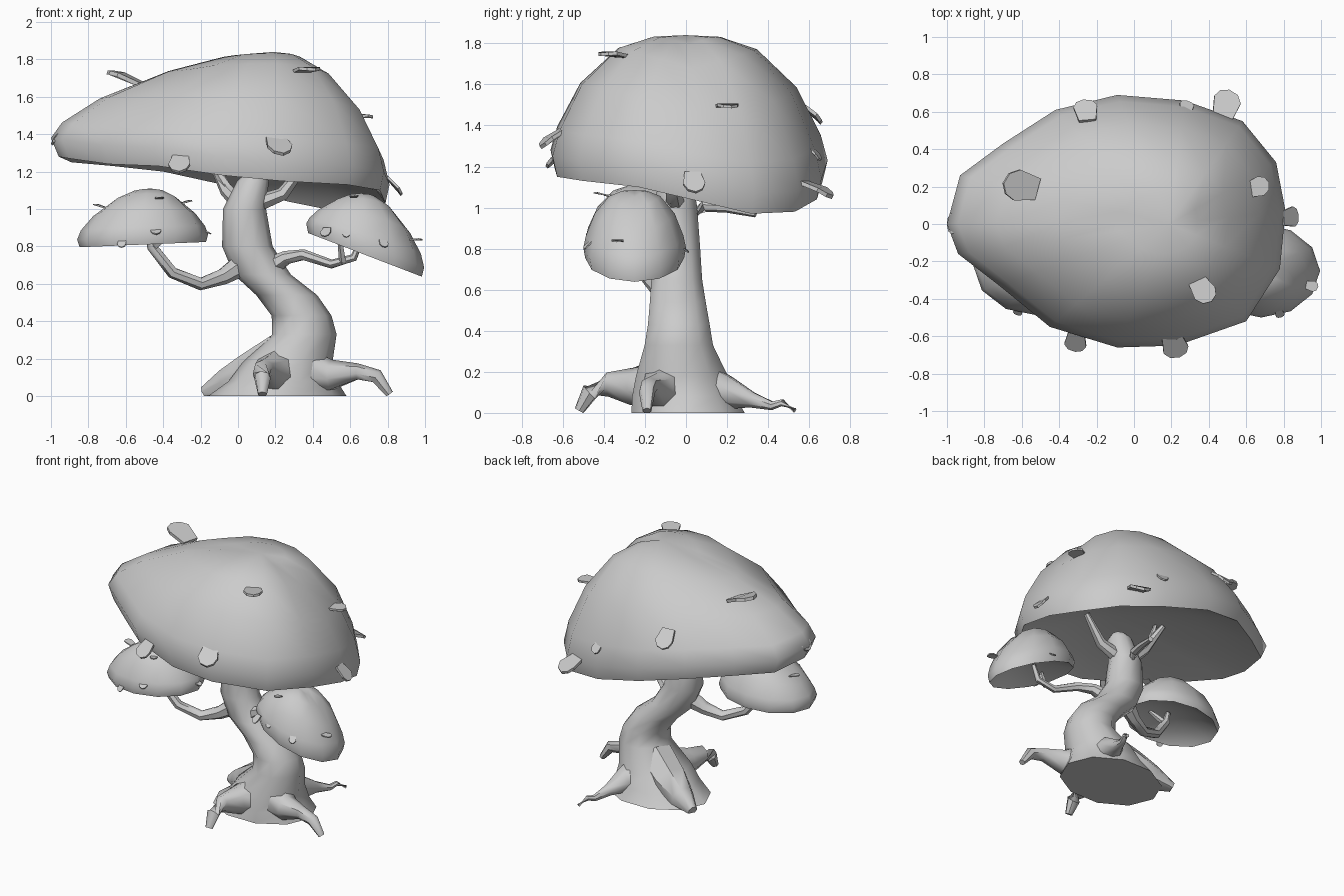
import bpy, bmesh
from math import sin, cos, pi, radians
from mathutils import Vector, Matrix

cube = bpy.data.objects.get("Cube")
if cube:
    bpy.data.objects.remove(cube)

clay = bpy.data.materials.new("clay_grey")
clay.use_nodes = True
clay.diffuse_color = (0.6, 0.6, 0.6, 1)
clay.node_tree.nodes["Principled BSDF"].inputs["Base Color"].default_value = (0.6, 0.6, 0.6, 1)


def finish(name, bm, angle=50):
    bmesh.ops.recalc_face_normals(bm, faces=bm.faces)
    mesh = bpy.data.meshes.new(name)
    bm.to_mesh(mesh)
    bm.free()
    mesh.materials.append(clay)
    ob = bpy.data.objects.new(name, mesh)
    bpy.context.collection.objects.link(ob)
    bpy.ops.object.select_all(action='DESELECT')
    ob.select_set(True)
    bpy.context.view_layer.objects.active = ob
    bpy.ops.object.shade_smooth_by_angle(angle=radians(angle))


def bridge(bm, a, b):
    n = len(a)
    for i in range(n):
        bm.faces.new((a[i], a[(i + 1) % n], b[(i + 1) % n], b[i]))


def fan(bm, ring, tip):
    for i in range(len(ring)):
        bm.faces.new((ring[i], ring[(i + 1) % len(ring)], tip))


# Tapered limb through points (x, y, z, radius, optional second radius)
def limb(name, path, sides=7, level=False):
    bm = bmesh.new()
    pts = [Vector(p[:3]) for p in path]
    rings = []
    for i, p in enumerate(pts):
        t = pts[min(i + 1, len(pts) - 1)] - pts[max(i - 1, 0)]
        if level:
            t = Vector((0, 0, 1))
        t.normalize()
        u = t.cross(Vector((0, 1, 0)) if abs(t.y) < 0.8 else Vector((1, 0, 0))).normalized()
        v = t.cross(u)
        turn = [2 * pi * k / sides for k in range(sides)]
        rings.append([bm.verts.new(p + path[i][3] * cos(a) * u + path[i][-1] * sin(a) * v) for a in turn])
    for a, b in zip(rings, rings[1:]):
        bridge(bm, a, b)
    bm.faces.new(rings[0])
    bm.faces.new(rings[-1])
    for v in bm.verts:
        v.co.z = max(v.co.z, 0)
    finish(name, bm)


# Dome with a shallow hollow underside: outline points hold (x, y, rim height)
def canopy(name, outline, peak, lip, ceiling):
    bm = bmesh.new()
    top = Vector(peak)

    def ring(f, height):
        out = []
        for x, y, z in outline:
            d = Vector((x - top.x, y - top.y))
            out.append(bm.verts.new((top.x + d.x * f, top.y + d.y * f, height(f, z, abs(d.normalized().y)))))
        return out

    def dome(f, z, side):
        return z + lip + (top.z - z - lip) * (1 - f ** (1.45 + 1.5 * side)) ** (0.65 + 0.15 * side)

    def hollow(f, z, side):
        return z + (ceiling - z) * (1 - f ** 2.2)

    rim = ring(0.965, lambda f, z, side: z)
    outer = [rim] + [ring(f, dome) for f in (1, 0.95, 0.78, 0.5, 0.24)]
    inner = [rim] + [ring(f, hollow) for f in (0.88, 0.65, 0.35)]
    for rings, height in ((outer, top.z), (inner, ceiling)):
        for a, b in zip(rings, rings[1:]):
            bridge(bm, a, b)
        fan(bm, rings[-1], bm.verts.new((top.x, top.y, height)))
    finish(name, bm, 60)


# Thin rounded bract pointing outward at a heading, drooping by pitch
def bract(name, loc, heading, pitch, size):
    bm = bmesh.new()
    shape = [(-0.55, -0.4), (0.2, -0.5), (0.5, -0.3), (0.6, 0.05), (0.45, 0.35), (0.15, 0.48), (-0.55, 0.3)]
    low = [bm.verts.new((x * size, y * size, -0.06 * size - 0.25 * size * x * x)) for x, y in shape]
    high = [bm.verts.new(v.co + Vector((0, 0, 0.13 * size))) for v in low]
    bridge(bm, low, high)
    bm.faces.new(low)
    bm.faces.new(high)
    bm.transform(Matrix.Translation(loc) @ Matrix.Rotation(radians(heading), 4, 'Z')
                 @ Matrix.Rotation(radians(pitch), 4, 'Y'))
    finish(name, bm, 30)


def oval(cx, cy, rx, ry, z, slope, n=12):
    return [(cx + rx * cos(2 * pi * k / n), cy + ry * sin(2 * pi * k / n),
             z + slope * rx * cos(2 * pi * k / n)) for k in range(n)]


# Canopies
main_outline = [
    (-1, 0, 1.28), (-.93, .26, 1.25), (-.7, .43, 1.23), (-.42, .61, 1.2),
    (-.09, .69, 1.13), (.27, .66, 1.04), (.58, .55, .98), (.76, .33, .97),
    (.81, .07, 1.03), (.78, -.24, 1.1), (.6, -.52, 1.13), (.23, -.65, 1.15),
    (-.09, -.66, 1.18), (-.45, -.55, 1.23), (-.72, -.33, 1.24), (-.94, -.16, 1.27)]
canopy("main_canopy", main_outline, (.19, 0, 1.84), .1, 1.28)
canopy("left_canopy", oval(.68, -.25, .315, .25, .755, -.37), (.66, -.25, 1.085), .05, .85)
canopy("right_canopy", oval(-.51, -.22, .35, .27, .81, .04), (-.47, -.22, 1.11), .04, .89)

# Trunk and roots
limb("trunk", [(.21, .01, 0, .37, .29), (.24, -.01, .08, .29, .265), (.265, -.02, .18, .24, .235),
               (.355, -.035, .33, .172, .175), (.34, -.035, .43, .16, .158), (.26, -.04, .54, .163, .143),
               (.13, -.045, .65, .152, .13), (.05, -.045, .8, .135, .12), (.035, -.05, 1, .115, .11),
               (.08, -.05, 1.15, .085), (.09, -.05, 1.19, .05)], 10, True)
limb("front_root", [(.24, -.08, .13, .15), (.17, -.26, .125, .095), (.14, -.38, .135, .062),
                    (.13, -.47, .1, .045), (.13, -.52, .01, .025)])
limb("left_root", [(.33, -.08, .13, .15), (.5, -.14, .11, .085), (.64, -.18, .13, .045),
                   (.74, -.19, .105, .04), (.81, -.19, .01, .022)])
limb("back_root", [(.3, .04, .13, .15), (.37, .2, .1, .085), (.41, .32, .065, .04),
                   (.45, .42, .035, .022), (.47, .47, .05, .018), (.5, .53, .012, .012)])
limb("right_root", [(.25, 0, .22, .14), (.08, .07, .12, .13), (-.06, .13, .07, .085), (-.18, .18, .02, .035)])

# Branches
limb("right_branch", [(.03, -.06, .71, .065), (-.08, -.1, .64, .045), (-.2, -.14, .6, .035),
                      (-.35, -.19, .66, .032), (-.46, -.22, .8, .028), (-.48, -.22, .88, .016)])
limb("left_branch", [(.16, -.07, .68, .06), (.26, -.11, .74, .038), (.35, -.17, .755, .03),
                     (.5, -.23, .705, .025), (.62, -.25, .74, .022), (.66, -.25, .84, .014)])
limb("back_branch", [(.05, 0, .94, .035), (.07, .09, 1.01, .032), (.1, .2, 1, .025), (.14, .34, .97, .018)])
limb("right_fork", [(.04, -.04, 1.0, .05), (-.06, .04, 1.1, .038), (-.15, .12, 1.27, .018)])
limb("right_fork_twig", [(-.04, .03, 1.09, .03), (-.1, .05, 1.18, .022), (-.11, .09, 1.28, .012)], 5)
limb("left_fork", [(.08, -.05, 1.02, .05), (.24, -.06, 1.08, .038), (.37, -.05, 1.25, .02)])
limb("right_twig", [(-.46, -.22, .79, .022), (-.4, -.25, .84, .018), (-.37, -.28, .88, .01)], 5)
limb("left_twig", [(.56, -.25, .72, .02), (.55, -.29, .8, .016), (.54, -.31, .85, .01)], 5)

# Bracts on the canopies: position, heading, pitch, size
for spec in [((-.6, .2, 1.71), 165, -20, .17), ((.37, -.35, 1.75), -60, -5, .13),
             ((.66, .2, 1.5), 15, 0, .11), ((.22, -.65, 1.35), -75, 35, .14),
             ((-.31, -.63, 1.25), -100, 40, .12), ((-.26, .61, 1.47), 95, 42, .13),
             ((.28, .63, 1.27), 75, 50, .08), ((.49, .64, 1.1), 70, 25, .15),
             ((.84, .04, 1.13), 5, 50, .11), ((-.96, 0, 1.4), 180, 50, .11)]:
    bract("main_bract", *spec)
for spec in [((-.42, -.37, 1.06), -70, -5, .05), ((-.44, -.46, .89), -85, 35, .06),
             ((-.62, -.47, .82), -105, 50, .05), ((-.74, -.2, 1.02), 170, -15, .06),
             ((-.28, -.2, 1.04), 10, -15, .06), ((-.17, -.22, .88), 0, 20, .05)]:
    bract("right_bract", *spec)
for spec in [((.47, -.46, .88), -110, 40, .06), ((.58, -.47, .87), -95, 50, .04),
             ((.78, -.48, .82), -70, 45, .05), ((.95, -.33, .84), -15, 0, .06),
             ((.96, -.24, .68), 0, 60, .05), ((.62, -.42, 1.07), -90, -10, .05),
             ((.7, -.01, .8), 80, 30, .05)]:
    bract("left_bract", *spec)
